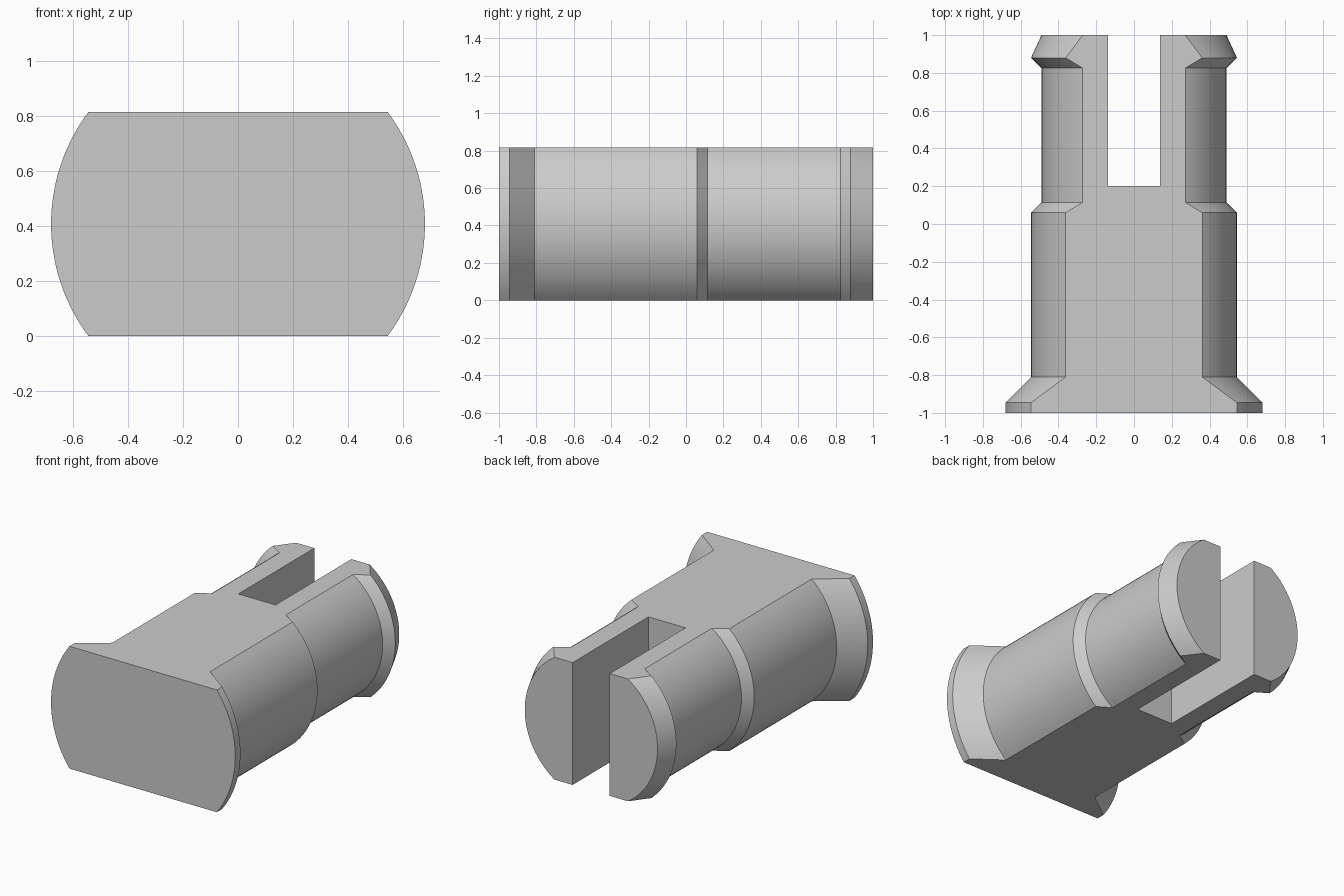
import bpy
import bmesh
from math import asin, cos, sin, radians

if "Cube" in bpy.data.objects:
    bpy.data.objects.remove(bpy.data.objects["Cube"], do_unlink=True)

HALF_H = 0.408     # half the height between the two flats
STEPS = 32         # segments on each rounded side

# Plain grey plastic
grey = bpy.data.materials.new("plain_grey")
grey.use_nodes = True
colour = (0.6, 0.6, 0.6, 1)
grey.diffuse_color = colour
grey.node_tree.nodes["Principled BSDF"].inputs["Base Color"].default_value = colour

# Stations along the axis: (y, radius)
profile = [(-1, 0.68), (-0.945, 0.68), (-0.81, 0.545), (0.06, 0.545),
           (0.115, 0.49), (0.825, 0.49), (0.88, 0.545), (1, 0.49)]


def flat_sided_ring(bm, y, r):
    """Circle cut by the top and bottom flats."""
    a = asin(HALF_H / r)
    arc = [-a + 2 * a * i / STEPS for i in range(STEPS + 1)]
    pts = [(r * cos(t), r * sin(t)) for t in arc]
    pts += [(-x, -z) for x, z in pts]
    return [bm.verts.new((x, y, z + HALF_H)) for x, z in pts]


def make_object(name, bm):
    bmesh.ops.recalc_face_normals(bm, faces=bm.faces)
    mesh = bpy.data.meshes.new(name)
    bm.to_mesh(mesh)
    bm.free()
    mesh.materials.append(grey)
    obj = bpy.data.objects.new(name, mesh)
    bpy.context.collection.objects.link(obj)
    return obj


# Pin body: lofted rings with capped ends
bm = bmesh.new()
rings = [flat_sided_ring(bm, y, r) for y, r in profile]
for a, b in zip(rings, rings[1:]):
    for i in range(len(a)):
        j = (i + 1) % len(a)
        bm.faces.new((a[i], a[j], b[j], b[i]))
bm.faces.new(rings[0])
bm.faces.new(rings[-1])
body = make_object("split_pin_body", bm)

# Slot that splits the back into two prongs
bm = bmesh.new()
bmesh.ops.create_cube(bm, size=1)
bmesh.ops.scale(bm, vec=(0.274, 1, 2), verts=bm.verts)
bmesh.ops.translate(bm, vec=(0, 0.7, HALF_H), verts=bm.verts)
cutter = make_object("slot_cutter", bm)
cutter.hide_render = True

bpy.context.view_layer.objects.active = body
body.select_set(True)
cut = body.modifiers.new("slot", 'BOOLEAN')
cut.operation = 'DIFFERENCE'
cut.solver = 'EXACT'
cut.object = cutter
bpy.ops.object.modifier_apply(modifier=cut.name)
bpy.data.objects.remove(cutter, do_unlink=True)

# Smooth round sides, crisp edges
bpy.ops.object.shade_smooth_by_angle(angle=radians(20))
